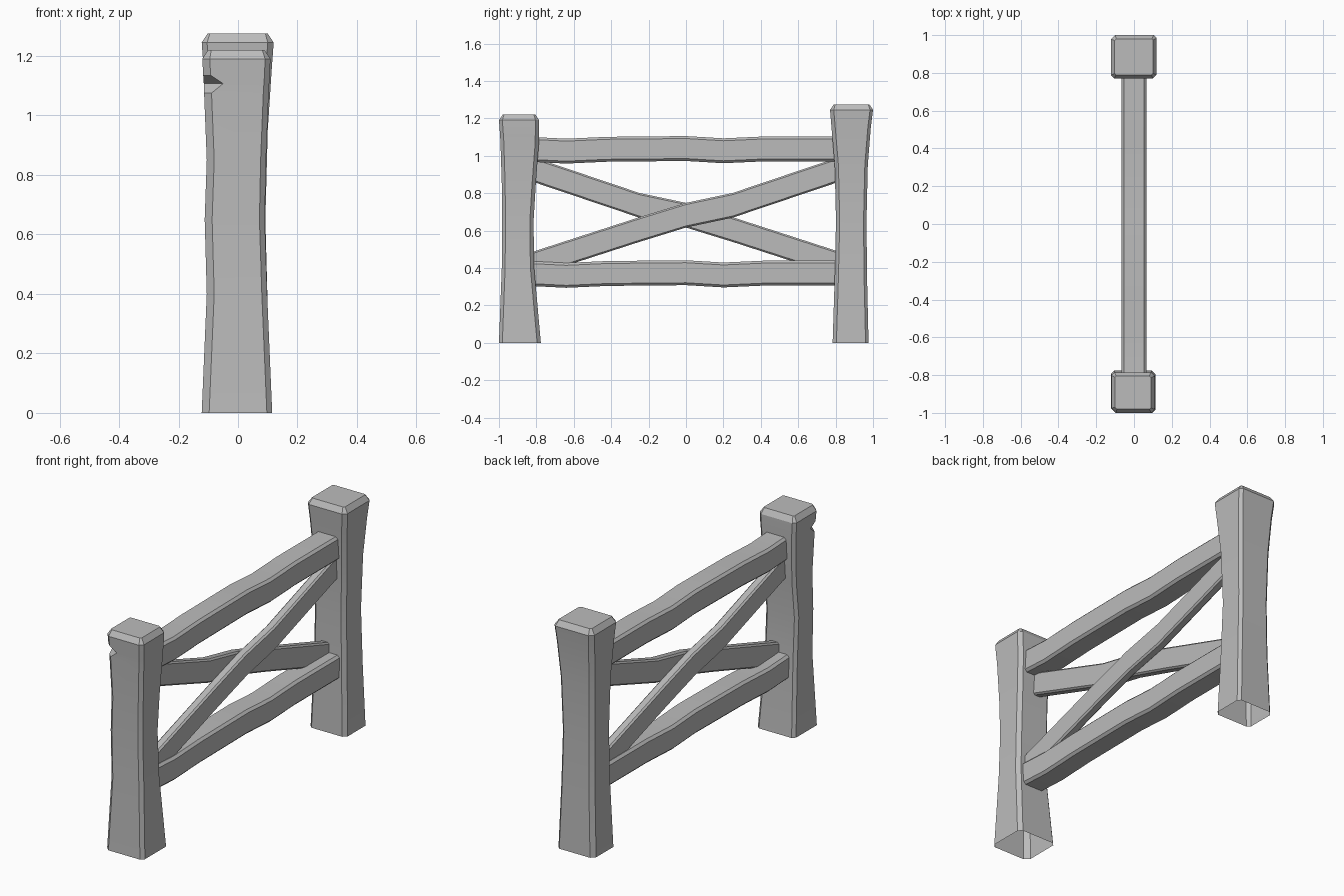
import bpy, bmesh, math

cube = bpy.data.objects.get("Cube")
if cube:
    bpy.data.objects.remove(cube, do_unlink=True)

grey = bpy.data.materials.new("weathered grey")
grey.use_nodes = True
colour = (0.5, 0.5, 0.5, 1)
grey.diffuse_color = colour
grey.node_tree.nodes["Principled BSDF"].inputs["Base Color"].default_value = colour


def octagon(a0, a1, b0, b1, cuts):
    """Rectangle with four cut corners, counter-clockwise from the low corner."""
    p, q, r, s = cuts
    return [(a0, b0 + p), (a0 + p, b0), (a1 - q, b0), (a1, b0 + q),
            (a1, b1 - r), (a1 - r, b1), (a0 + s, b1), (a0, b1 - s)]


def loft(name, rings, close_start):
    """Skin a list of 3D rings; the last ring is always capped."""
    bm = bmesh.new()
    loops = [[bm.verts.new(p) for p in ring] for ring in rings]
    for low, high in zip(loops, loops[1:]):
        n = len(low)
        for i in range(n):
            j = (i + 1) % n
            bm.faces.new((low[i], low[j], high[j], high[i]))
    bm.faces.new(loops[-1])
    if close_start:
        bm.faces.new(loops[0][::-1])
    bmesh.ops.recalc_face_normals(bm, faces=bm.faces)
    mesh = bpy.data.meshes.new(name)
    bm.to_mesh(mesh)
    bm.free()
    mesh.materials.append(grey)
    obj = bpy.data.objects.new(name, mesh)
    bpy.context.collection.objects.link(obj)
    bpy.ops.object.select_all(action='DESELECT')
    obj.select_set(True)
    bpy.context.view_layer.objects.active = obj
    bpy.ops.object.shade_smooth_by_angle(angle=math.radians(25))


def post(name, levels, cuts, notch_z=None):
    """Upright with an open foot; levels are (z, x0, x1, y0, y1)."""
    rings = []
    for z, *box in levels:
        c = list(cuts)
        if z == notch_z:
            c[0] = 0.065
        rings.append([(x, y, z) for x, y in octagon(*box, c)])
    # chamfered top
    z, x0, x1, y0, y1 = levels[-1]
    d = 0.02
    top = octagon(x0 + d, x1 - d, y0 + d, y1 - d, [c * 0.4 for c in cuts])
    rings.append([(x, y, z + 0.03) for x, y in top])
    loft(name, rings, False)


def beam(name, x0, x1, stations, cut):
    """Bar along y; stations are (y, bottom z, top z)."""
    rings = [[(x, y, z) for x, z in octagon(x0, x1, b, t, [cut] * 4)]
             for y, b, t in stations]
    loft(name, rings, True)


# Posts
post("front_post", [
    (0, -0.122, 0.115, -1.0, -0.776),
    (0.4, -0.105, 0.098, -0.985, -0.812),
    (0.65, -0.112, 0.09, -0.983, -0.815),
    (0.85, -0.105, 0.094, -0.985, -0.803),
    (1.075, -0.114, 0.103, -0.992, -0.786),
    (1.107, -0.115, 0.105, -0.994, -0.786),
    (1.135, -0.117, 0.107, -0.996, -0.785),
    (1.19, -0.12, 0.109, -1.0, -0.785),
], (0.025, 0.018, 0.02, 0.016), notch_z=1.107)

post("back_post", [
    (0, -0.115, 0.112, 0.784, 0.976),
    (0.35, -0.103, 0.1, 0.795, 0.968),
    (0.65, -0.1, 0.092, 0.802, 0.965),
    (0.95, -0.106, 0.1, 0.795, 0.972),
    (1.15, -0.115, 0.113, 0.778, 0.988),
    (1.245, -0.122, 0.12, 0.77, 1.0),
], (0.018, 0.02, 0.016, 0.022))

# Wavy horizontal rails
wave = [(-0.84, 0), (-0.64, -0.01), (-0.42, 0), (0, 0.004),
        (0.2, -0.008), (0.42, 0.002), (0.84, 0.002)]
for name, bottom in (("top_rail", 0.968), ("lower_rail", 0.304)):
    beam(name, -0.066, 0.066,
         [(y, bottom + w, bottom + w + 0.133) for y, w in wave], 0.013)

# Crossed braces, one on each side of the centre plane
bend = [(-0.84, 0.414), (-0.25, 0.605), (0, 0.682), (0.25, 0.735), (0.84, 0.934)]
for name, x0, x1, flip in (("left_brace", -0.002, 0.05, 1),
                           ("right_brace", -0.05, 0.002, -1)):
    beam(name, x0, x1,
         [(y * flip, z - 0.066, z + 0.066) for y, z in bend], 0.009)
